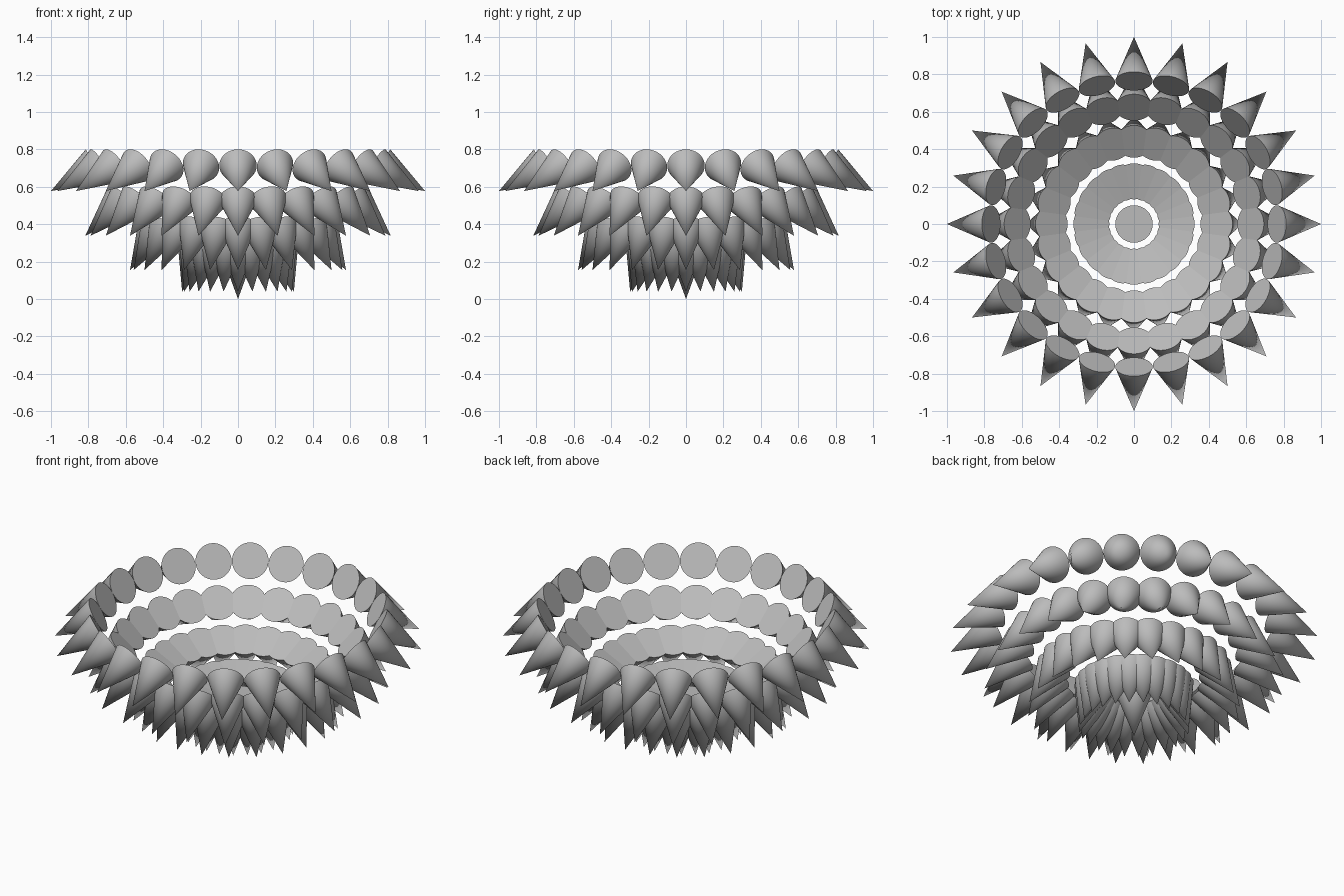
import bpy
from math import radians, sin, cos
from mathutils import Euler

cube = bpy.data.objects.get("Cube")
if cube:
    bpy.data.objects.remove(cube, do_unlink=True)

COUNT = 24                      # spikes per ring
TIP = 1 / sin(radians(60))      # distance of tips from the bowl centre
BASE = 0.882                    # distance of spike bases from the bowl centre
RADIUS = 0.1

grey = bpy.data.materials.new("light_grey")
grey.use_nodes = True
colour = (0.5, 0.5, 0.5, 1)
grey.diffuse_color = colour
grey.node_tree.nodes["Principled BSDF"].inputs["Base Color"].default_value = colour

# Centre spike, pointing straight down
bpy.ops.mesh.primitive_cone_add(vertices=32, radius1=RADIUS, radius2=0,
                                depth=TIP - BASE, rotation=(radians(180), 0, 0))
centre = bpy.context.object
centre.name = "centre_spike"
bpy.ops.object.transform_apply(location=False, rotation=True, scale=False)
bpy.ops.object.shade_smooth_by_angle(angle=radians(30))
centre.data.materials.append(grey)
middle = (TIP + BASE) / 2
centre.location = (0, 0, TIP - middle)

# Four rings of spikes radiating from the bowl centre
for ring, tilt in enumerate((15, 30, 45, 60), 1):
    t = radians(tilt)
    for i in range(COUNT):
        a = radians(360 / COUNT * i)
        spike = bpy.data.objects.new(f"ring_{ring}_spike_{i + 1}", centre.data)
        spike.location = (middle * sin(t) * cos(a), middle * sin(t) * sin(a),
                          TIP - middle * cos(t))
        spike.rotation_euler = Euler((0, -t, a))
        bpy.context.collection.objects.link(spike)
